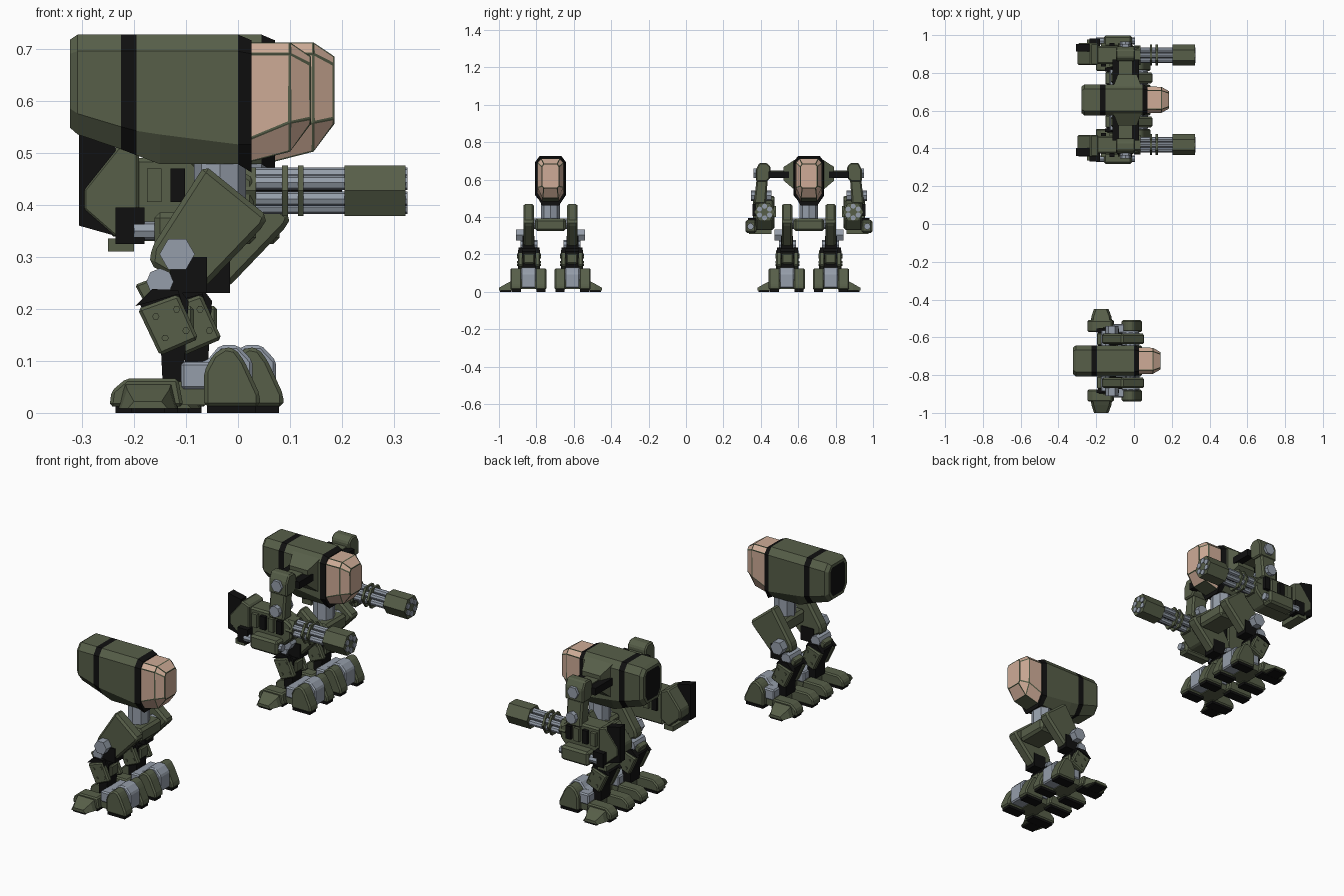
import bpy, bmesh, math
from mathutils import Vector

cube = bpy.data.objects.get("Cube")
if cube:
    bpy.data.objects.remove(cube)


def material(name, rgb):
    m = bpy.data.materials.new(name)
    m.use_nodes = True
    m.diffuse_color = (*rgb, 1)
    m.node_tree.nodes["Principled BSDF"].inputs["Base Color"].default_value = (*rgb, 1)
    return m


GREEN = material("olive green", (.095, .113, .066))
BLACK = material("black", (.005, .005, .005))
GREY = material("steel grey", (.30, .34, .40))
PINK = material("pink glass", (.62, .41, .31))

base = Vector((0, 0, 0))
prefix = ""


def finish(name, bm, mats, bevel=0):
    bmesh.ops.recalc_face_normals(bm, faces=bm.faces)
    if bevel:
        bmesh.ops.bevel(bm, geom=bm.edges[:], offset=bevel, segments=1,
                        affect='EDGES', clamp_overlap=True)
    me = bpy.data.meshes.new(prefix + name)
    bm.to_mesh(me)
    bm.free()
    for m in mats:
        me.materials.append(m)
    ob = bpy.data.objects.new(prefix + name, me)
    ob.location = base
    bpy.context.scene.collection.objects.link(ob)
    return ob


def loft(rings):
    bm = bmesh.new()
    loops = [[bm.verts.new(p) for p in r] for r in rings]
    n = len(loops[0])
    for a, b in zip(loops, loops[1:]):
        for i in range(n):
            j = (i + 1) % n
            bm.faces.new((a[i], a[j], b[j], b[i]))
    bm.faces.new(loops[0])
    bm.faces.new(loops[-1])
    bmesh.ops.recalc_face_normals(bm, faces=bm.faces)
    return bm


def place(axis, p, a):
    return {'X': (a, p[0], p[1]), 'Y': (p[0], a, p[1]), 'Z': (p[0], p[1], a)}[axis]


def prism(name, pts, axis, a0, a1, mat, bevel=0):
    bm = loft([[place(axis, p, a) for p in pts] for a in (a0, a1)])
    return finish(name, bm, [mat], bevel)


def cyl(name, u, v, r, axis, a0, a1, mat, n=6):
    pts = [(u + r * math.cos(math.tau * i / n), v + r * math.sin(math.tau * i / n))
           for i in range(n)]
    return prism(name, pts, axis, a0, a1, mat)


def box(name, x0, x1, y0, y1, z0, z1, mat, bevel=0):
    return prism(name, [(x0, z0), (x1, z0), (x1, z1), (x0, z1)], 'Y', y0, y1, mat, bevel)


def section(x, w, wt, wb, zt, zst, zsb, zb):
    """Eight-sided hull cross-section."""
    half = [(wt, zt), (w, zst), (w, zsb), (wb, zb)]
    return [(x, y, z) for y, z in half] + [(x, -y, z) for y, z in reversed(half)]


def hull():
    full = (.082, .058, .05, .727, .695)
    bm = loft([section(-.323, .07, .05, .045, .717, .69, .585, .548),
               section(-.308, *full, .575, .535),
               section(-.225, *full, .55, .507),
               section(-.195, *full, .542, .495),
               section(-.15, *full, .535, .478),
               section(0, *full, .516, .478),
               section(.026, .075, .054, .045, .716, .69, .516, .462)])
    rear = [f for f in bm.faces if f.normal.x < -.95]
    bmesh.ops.inset_region(bm, faces=rear, thickness=.014, depth=0)
    for f in bm.faces:
        x = f.calc_center_median().x
        f.material_index = int(-.225 < x < -.195 or x > 0 or f in rear)
    finish("hull", bm, [GREEN, BLACK])


def canopy():
    bm = loft([section(.022, .071, .05, .042, .712, .69, .527, .482),
               section(.1, .069, .05, .042, .712, .69, .558, .502),
               section(.14, .046, .036, .036, .685, .67, .566, .555)])
    panes = [f for f in bm.faces if f.normal.x > -.9 and f.normal.z > -.85]
    bmesh.ops.inset_individual(bm, faces=panes, thickness=.0045, depth=0)
    for f in panes:
        f.material_index = 1
    finish("canopy", bm, [GREEN, PINK])


def leg(s):
    side = "left_" if s > 0 else "right_"

    # thigh with slanted plate and hexagonal knee bolt
    thigh = [(-.064, .476), (.057, .378), (.05, .36), (-.064, .241), (-.097, .243),
             (-.17, .285), (-.166, .318)]
    prism(side + "thigh", thigh, 'Y', s * .088, s * .145, GREEN, .012)
    cyl(side + "hip_axle", -.02, .365, .028, 'Y', 0, s * .1, GREY, 8)
    cyl(side + "thigh_bolt", -.117, .305, .034, 'Y', s * .14, s * .185, GREY)
    box(side + "thigh_core", -.13, -.06, s * .085, s * .15, .23, .30, BLACK)

    # knee
    cyl(side + "knee_joint", -.15, .252, .026, 'Y', s * .07, s * .16, GREY, 8)
    bracket = [(-.198, .246), (-.14, .268), (-.12, .225), (-.175, .203)]
    prism(side + "knee_bracket", bracket, 'Y', s * .083, s * .147, GREEN, .004)

    # shin: black core between two riveted plates
    core = [(-.19, .212), (-.165, .237), (-.11, .235), (-.095, .215),
            (-.105, .06), (-.145, .06), (-.148, .12)]
    prism(side + "shin_core", core, 'Y', s * .078, s * .152, BLACK)
    plate = [(-.193, .2), (-.115, .228), (-.076, .142), (-.15, .11)]
    for tag, y0, y1 in (("inner", .055, .083), ("outer", .147, .175)):
        prism(f"{side}{tag}_shin_plate", plate, 'Y', s * y0, s * y1, GREEN, .006)
        face = y0 if tag == "inner" else y1
        for i, (x, z) in enumerate(((-.158, .185), (-.118, .199), (-.14, .144), (-.1, .158))):
            cyl(f"{side}{tag}_rivet_{i}", x, z, .007, 'Y', s * (face - .004),
                s * (face + .004), GREEN)
        pad = [(-.198, .205), (-.165, .238), (-.115, .236), (-.105, .205), (-.115, .228)]
        prism(f"{side}{tag}_shin_pad", pad, 'Y', s * (y0 + .004), s * (y1 - .004), BLACK)
    box(side + "shin_front", -.12, -.085, s * .085, s * .145, .15, .205, GREEN, .006)

    # foot: ankle, paired front toes and heels, side spur
    arch = [(-.11, .02), (-.11, .095), (-.06, .1), (-.035, .13), (0, .13),
            (.028, .1), (.028, .02)]
    prism(side + "ankle", arch, 'Y', s * .078, s * .157, GREY, .006)
    box(side + "ankle_bar", -.11, -.05, s * .04, s * .195, .045, .098, GREY, .006)
    toe = [(-.065, .012), (-.065, .08), (-.048, .112), (-.025, .127), (-.005, .123),
           (.012, .1), (.042, .035), (.042, .012)]
    heel = [(-.247, .012), (-.243, .042), (-.215, .066), (-.115, .066), (-.105, .012)]
    for tag, y0, y1 in (("inner", .022, .082), ("outer", .153, .215)):
        prism(f"{side}{tag}_toe", toe, 'Y', s * y0, s * y1, GREEN, .007)
        box(f"{side}{tag}_toe_sole", -.06, .034, s * (y0 + .006), s * (y1 - .006),
            0, .014, BLACK)
        prism(f"{side}{tag}_heel", heel, 'Y', s * y0, s * y1, GREEN, .006)
        box(f"{side}{tag}_heel_sole", -.235, -.115, s * (y0 + .006), s * (y1 - .006),
            0, .014, BLACK)
    box(side + "foot_bridge", -.13, -.04, s * .05, s * .19, .015, .06, GREEN)
    spur = loft([[(x0, s * y, .008), (x1, s * y, .008), (x1 - .012, s * y, z), (x0 + .012, s * y, z)]
                 for y, x0, x1, z in ((.205, -.23, -.115, .06), (.235, -.225, -.12, .045),
                                      (.275, -.212, -.135, .022))])
    finish(side + "spur", spur, [GREEN])
    box(side + "spur_sole", -.205, -.14, s * .21, s * .27, 0, .01, BLACK)


def arm(s):
    side = "left_" if s > 0 else "right_"

    # shoulder mount, struts and upper arm
    mount = loft([[(x0, s * y, z0), (x1, s * y, z0), (x1, s * y, z1), (x0, s * y, z1)]
                  for y, x0, x1, z0, z1 in ((.07, -.11, .04, .54, .71),
                                            (.135, -.085, .015, .595, .668))])
    finish(side + "shoulder_mount", mount, [GREEN])
    for tag, x in (("rear", -.115), ("front", -.01)):
        box(f"{side}{tag}_strut", x, x + .036, s * .08, s * .215, .61, .645, BLACK)
    box(side + "shoulder_beam", -.079, -.01, s * .12, s * .215, .615, .65, GREEN)
    shoulder = [(.205, .61), (.205, .67), (.225, .69), (.265, .69), (.283, .655),
                (.283, .59), (.225, .59)]
    prism(side + "shoulder", [(s * y, z) for y, z in shoulder], 'X', -.095, .005, GREEN, .006)
    cyl(side + "shoulder_bolt", -.045, .635, .03, 'Y', s * .28, s * .295, GREY)
    upper = [(.22, .6), (.28, .6), (.295, .47), (.23, .47)]
    prism(side + "upper_arm", [(s * y, z) for y, z in upper], 'X', -.09, -.005, GREEN, .008)
    cyl(side + "elbow", -.045, .515, .028, 'Y', s * .2, s * .31, GREY, 8)

    # weapon housing
    c = s * .237
    body = [(-.2, .33), (-.2, .49), (-.05, .49), (0, .47), (.03, .45), (.03, .39), (-.03, .33)]
    prism(side + "gun_body", body, 'Y', s * .19, s * .285, GREEN, .008)
    stock = [(-.298, .39), (-.298, .43), (-.23, .515), (-.19, .5), (-.19, .36), (-.235, .335)]
    prism(side + "gun_stock", stock, 'Y', s * .185, s * .3, GREEN, .006)
    back = [(-.306, .36), (-.306, .535), (-.235, .52), (-.235, .34)]
    prism(side + "stock_plate", back, 'Y', s * .255, s * .297, BLACK)
    box(side + "magazine", -.235, -.18, s * .28, s * .325, .325, .395, BLACK)
    box(side + "magazine_foot", -.25, -.2, s * .2, s * .32, .31, .335, GREEN)
    box(side + "outer_pod", -.16, -.01, s * .28, s * .34, .315, .385, GREEN, .01)
    cyl(side + "pod_pin", s * .312, .35, .018, 'X', -.2, .005, GREY, 8)
    for i in range(4):
        x = -.175 + i * .045
        box(f"{side}body_block_{i}", x, x + .028, s * .27, s * .302, .405, .47,
            BLACK if i % 2 else GREEN)
        box(f"{side}inner_block_{i}", x, x + .028, s * .176, s * .2, .4, .46,
            GREEN if i % 2 else BLACK)

    # rotary barrels, rings and muzzle
    cyl(side + "gun_hub", c, .427, .052, 'X', 0, .035, GREEN)
    for i in range(6):
        a = math.tau * (i + .5) / 6
        cyl(f"{side}barrel_{i}", c + .031 * math.cos(a), .427 + .031 * math.sin(a),
            .014, 'X', .0, .326, GREY, 8)
    cyl(side + "barrel_core", c, .427, .015, 'X', 0, .2, BLACK)
    for i, x in enumerate((.085, .115)):
        cyl(f"{side}barrel_ring_{i}", c, .427, .056, 'X', x, x + .011, GREEN)
    cyl(side + "muzzle", c, .427, .056, 'X', .205, .322, GREEN)


for prefix, ox, oy, armed in (("scout_", 0, -.7245, False), ("gunner_", .045, .657, True)):
    base = Vector((ox, oy, 0))
    hull()
    canopy()
    # neck and pelvis
    cyl("neck", -.035, 0, .05, 'Z', .38, .5, GREY, 8)
    box("pelvis", -.09, .035, -.082, .082, .325, .392, GREEN, .012)
    for s in (-1, 1):
        leg(s)
    if armed:
        base = Vector((0, oy, 0))
        for s in (-1, 1):
            arm(s)
